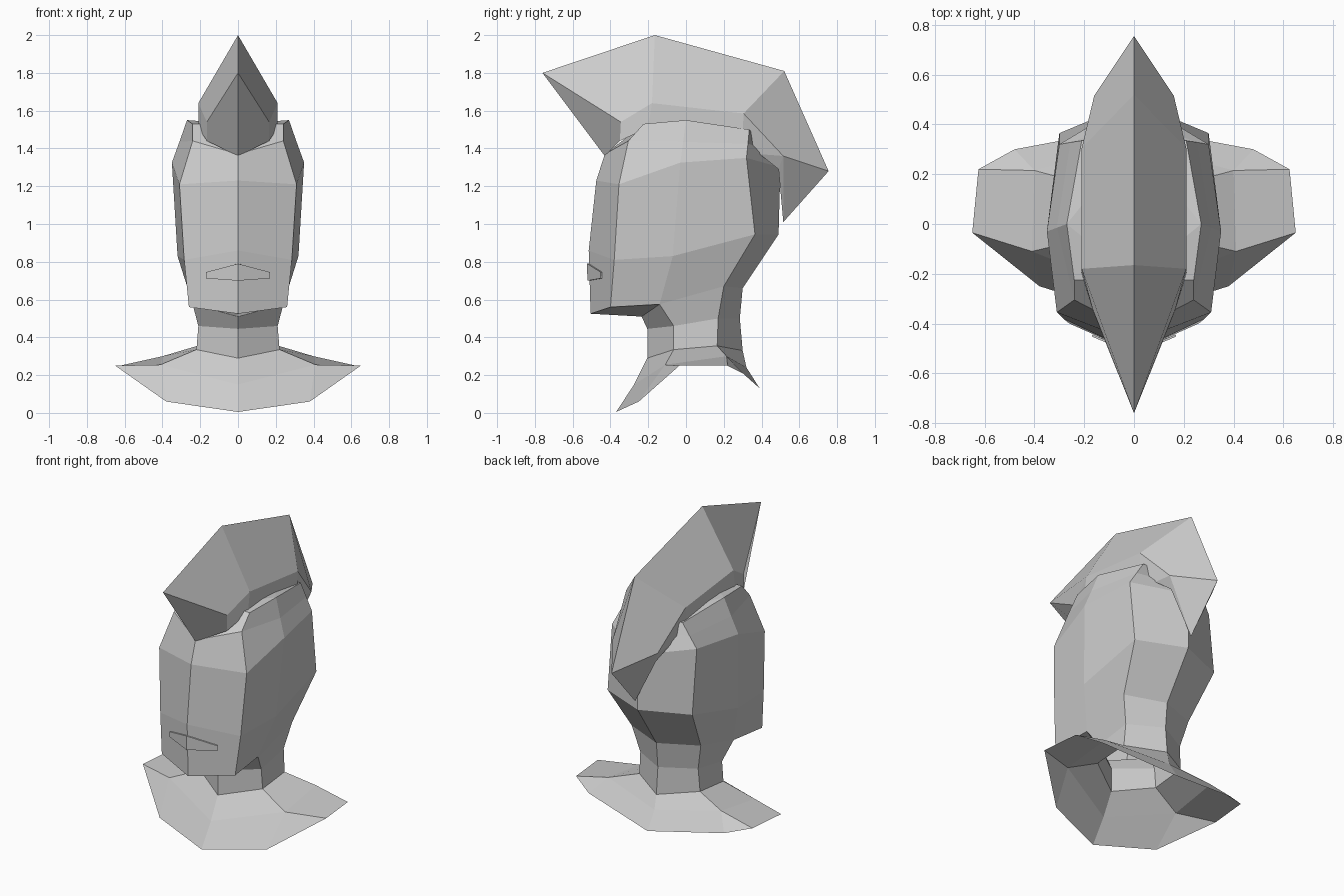
import bpy
import bmesh

cube = bpy.data.objects.get("Cube")
if cube:
    bpy.data.objects.remove(cube)

grey = bpy.data.materials.new("pale_grey")
grey.use_nodes = True
GREY = (0.6, 0.6, 0.6, 1)
grey.diffuse_color = GREY
grey.node_tree.nodes["Principled BSDF"].inputs["Base Color"].default_value = GREY


def half_part(name, points, faces, thickness=0):
    """Left half of a part, mirrored over x = 0 and shaded flat."""
    bm = bmesh.new()
    verts = [bm.verts.new(p) for p in points]
    for f in faces:
        bm.faces.new([verts[i] for i in f])
    bmesh.ops.recalc_face_normals(bm, faces=bm.faces)
    mesh = bpy.data.meshes.new(name)
    # open shells: turn the surface outwards, away from the central axis
    side = sum(f.normal.dot(f.calc_center_median() - centre(bm)) * f.calc_area() for f in bm.faces)
    if side < 0:
        bmesh.ops.reverse_faces(bm, faces=bm.faces)
    bm.to_mesh(mesh)
    bm.free()
    mesh.materials.append(grey)
    obj = bpy.data.objects.new(name, mesh)
    bpy.context.collection.objects.link(obj)
    mirror = obj.modifiers.new("mirror", 'MIRROR')
    mirror.use_clip = True
    mirror.merge_threshold = 0.002
    if thickness:
        solid = obj.modifiers.new("thickness", 'SOLIDIFY')
        solid.thickness = thickness
        solid.offset = -1
    return obj


def centre(bm):
    c = sum((v.co for v in bm.verts), bm.verts[:][0].co * 0) / len(bm.verts)
    c.x = 0
    c.y = max(c.y, 0)
    return c


def grid(rows, cols, start=0):
    """Quads between successive rows of points."""
    return [(start + r * cols + c, start + r * cols + c + 1,
             start + (r + 1) * cols + c + 1, start + (r + 1) * cols + c)
            for r in range(rows - 1) for c in range(cols - 1)]


# Head: rows from crown to jaw, each running front centre -> back centre
head = [
    (0, -.22, 1.53), (.24, -.225, 1.53), (.27, 0, 1.55), (.21, .335, 1.50), (0, .335, 1.50),
    (0, -.43, 1.37), (.24, -.305, 1.44), (.31, -.015, 1.435), (.255, .328, 1.425), (0, .42, 1.40),
    (0, -.475, 1.23), (.31, -.355, 1.21), (.35, -.03, 1.325), (.30, .32, 1.35), (0, .50, 1.30),
    (0, -.515, .86), (.285, -.38, .81), (.32, -.07, .83), (.30, .365, .945), (0, .49, .945),
    (0, -.505, .525), (.26, -.40, .56), (.24, -.14, .575), (.245, .20, .67), (0, .30, .66),
]
faces = grid(5, 5)
faces += [(0, 1, 2), (0, 2, 4), (2, 3, 4)]      # crown
faces += [(20, 21, 22, 25)]                     # under the chin

# Neck: four points per ring, joined to the jaw
head += [
    (0, -.235, .51),
    (0, -.205, .445), (.21, -.065, .46), (.205, .17, .50), (0, .285, .50),
    (0, -.205, .29), (.22, -.065, .335), (.215, .165, .355), (0, .30, .33),
]
jaw = (25, 22, 23, 24)
faces += [(jaw[i], jaw[i + 1], 27 + i, 26 + i) for i in range(3)]
faces += grid(2, 4, 26)

# Shoulders: inner ring and pointed hem, open underneath
head += [
    (0, -.275, .15), (.41, -.11, .255), (.40, .215, .30), (0, .32, .24),
    (0, -.37, .005), (.38, -.25, .06), (.65, -.035, .25),
    (.625, .22, .25), (.48, .30, .21), (0, .39, .13),
]
faces += grid(2, 4, 30)
faces += [(34, 35, 39, 38), (35, 40, 39), (35, 36, 41, 40), (36, 42, 41), (36, 37, 43, 42)]
half_part("head_and_shoulders", head, faces)

# Crest of hair: ridge line, shoulder line, then the hem against the head
crest = [
    (0, -.76, 1.80), (0, -.165, 2.0), (0, .52, 1.81), (0, .755, 1.28), (0, .515, 1.01),
    (.165, -.345, 1.54), (.21, -.18, 1.64), (.21, .305, 1.585), (.16, .515, 1.36),
    (0, -.43, 1.36), (.165, -.35, 1.44), (.21, -.20, 1.51), (.21, .30, 1.48), (.165, .39, 1.37),
    (.13, .49, 1.29),
]
half_part("hair_crest", crest, [
    (0, 1, 6, 5), (1, 2, 7, 6), (2, 3, 8, 7),   # upper sides
    (3, 4, 8), (0, 5, 10, 9),                   # rear and front points
    (5, 6, 11, 10), (6, 7, 12, 11), (7, 8, 13, 12), (8, 14, 13), (8, 4, 14),
])

# Mouth: thin plate lying on the lower face
half_part("mouth", [
    (0, -.524, .79), (.17, -.452, .745), (.17, -.452, .712), (0, -.522, .70),
], [(0, 1, 2, 3)], thickness=.009)
